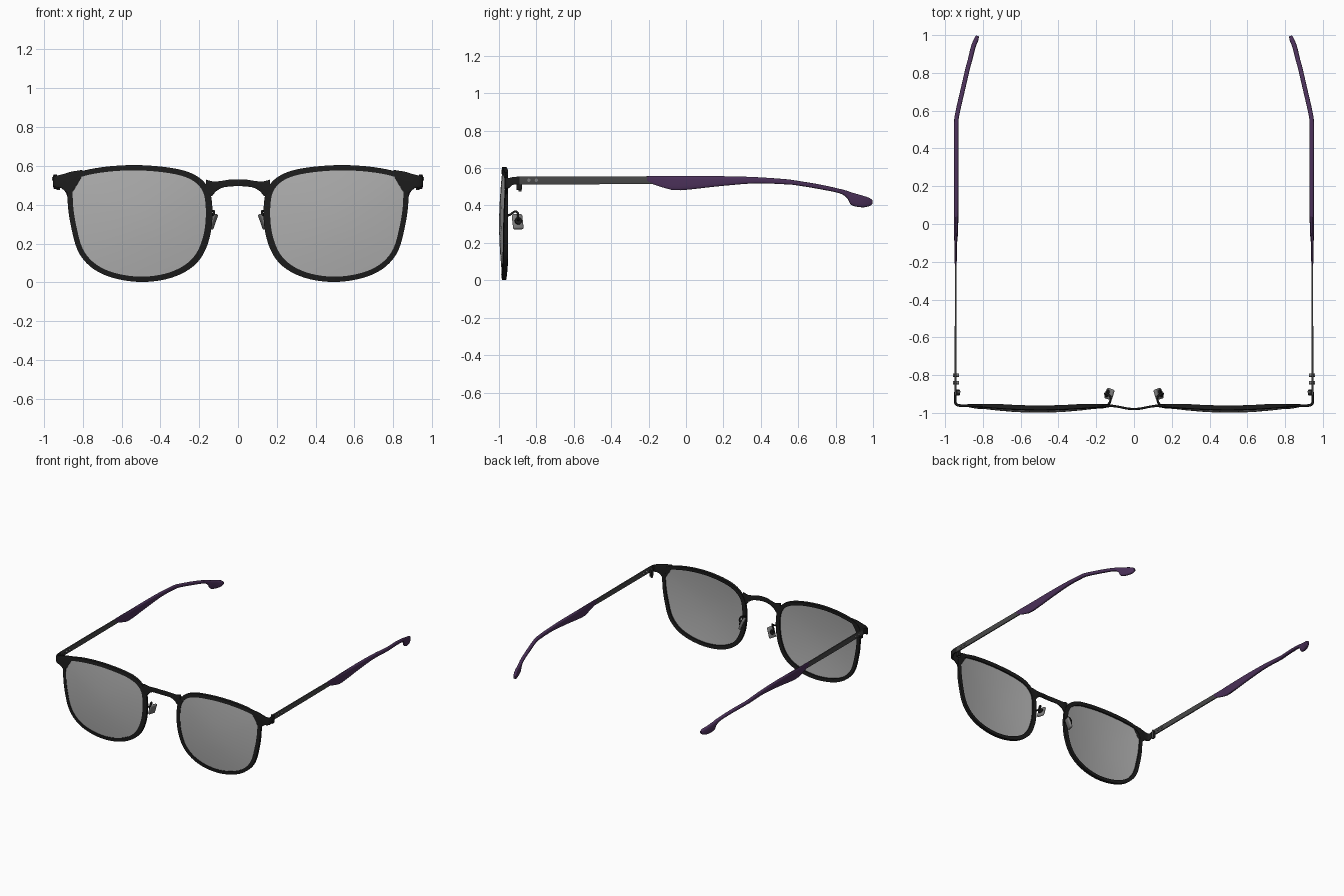
import bpy, bmesh, math
from mathutils import Matrix, Vector

cube = bpy.data.objects.get("Cube")
if cube:
    bpy.data.objects.remove(cube, do_unlink=True)


def material(name, r, g, b):
    m = bpy.data.materials.new(name)
    m.use_nodes = True
    m.diffuse_color = (r, g, b, 1)
    m.node_tree.nodes["Principled BSDF"].inputs["Base Color"].default_value = (r, g, b, 1)
    return m


BLACK = material("frame black", .012, .012, .012)
STEEL = material("temple grey", .065, .065, .065)
PURPLE = material("tip purple", .07, .03, .1)
LENS = material("lens grey", .42, .42, .42)
PAD = material("pad grey", .2, .2, .2)


def finish(name, bm, mat, mirror=True):
    bmesh.ops.recalc_face_normals(bm, faces=bm.faces)
    me = bpy.data.meshes.new(name)
    bm.to_mesh(me)
    bm.free()
    me.materials.append(mat)
    ob = bpy.data.objects.new(name, me)
    bpy.context.collection.objects.link(ob)
    bpy.ops.object.select_all(action='DESELECT')
    ob.select_set(True)
    bpy.context.view_layer.objects.active = ob
    bpy.ops.object.shade_smooth_by_angle(angle=math.radians(40))
    if mirror:
        ob.modifiers.new("Mirror", 'MIRROR').use_mirror_merge = False
    return ob


def smooth(pts, steps, closed=False):
    """Catmull-Rom resampling of points of any dimension."""
    n, out = len(pts), []
    pick = (lambda i: pts[i % n]) if closed else (lambda i: pts[min(max(i, 0), n - 1)])
    for i in range(n if closed else n - 1):
        a, b, c, d = (Vector(pick(i + k)) for k in (-1, 0, 1, 2))
        for s in range(steps):
            t = s / steps
            out.append(.5 * (2 * b + (c - a) * t + (2 * a - 5 * b + 4 * c - d) * t * t
                             + (3 * b - a - 3 * c + d) * t ** 3))
    return out if closed else out + [Vector(pts[-1])]


def bridge(bm, rings, wrap=False):
    pairs = list(zip(rings, rings[1:])) + ([(rings[-1], rings[0])] if wrap else [])
    for a, b in pairs:
        for i in range(len(a)):
            j = (i + 1) % len(a)
            bm.faces.new((a[i], a[j], b[j], b[i]))


def sweep(name, stations, mat, steps=4, sides=12, power=.35, mirror=True):
    """Upright band along x, y; each station is x, y, low z, high z, thickness."""
    bm = bmesh.new()
    st = smooth([Vector(s) for s in stations], steps)
    rings = []
    for i, s in enumerate(st):
        p, q = st[max(i - 1, 0)], st[min(i + 1, len(st) - 1)]
        nx, ny = Vector((q[1] - p[1], p[0] - q[0])).normalized()
        ring = []
        for k in range(sides):
            a = math.tau * (k + .5) / sides
            u, v = (math.copysign(abs(f(a)) ** power, f(a)) for f in (math.cos, math.sin))
            w = u * s[4] / 2
            ring.append(bm.verts.new((s[0] + nx * w, s[1] + ny * w,
                                      (s[2] + s[3]) / 2 + v * (s[3] - s[2]) / 2)))
        rings.append(ring)
    bridge(bm, rings)
    bm.faces.new(rings[0])
    bm.faces.new(rings[-1])
    return finish(name, bm, mat, mirror)


def rod(name, centre, axis, radius, length, mat):
    bm = bmesh.new()
    turn = Vector(axis).to_track_quat('Z', 'Y').to_matrix().to_4x4()
    bmesh.ops.create_cone(bm, cap_ends=True, segments=20, radius1=radius, radius2=radius,
                          depth=length, matrix=Matrix.Translation(centre) @ turn)
    return finish(name, bm, mat)


def rounded_box(name, centre, size, turn, radius, mat):
    bm = bmesh.new()
    bmesh.ops.create_cube(bm, size=1, matrix=Matrix.Diagonal((*size, 1)))
    bmesh.ops.bevel(bm, geom=bm.edges[:], offset=radius, segments=3, profile=.5, affect='EDGES')
    bm.transform(Matrix.Translation(centre) @ turn)
    return finish(name, bm, mat)


# Lens opening, and the shallow dome the front follows
opening = smooth([(.84, .525), (.71, .565), (.506, .577), (.30, .552), (.198, .495),
                  (.167, .40), (.177, .247), (.234, .124), (.352, .052), (.517, .03),
                  (.686, .067), (.79, .155), (.835, .30), (.851, .43)], 6, True)
MID = Vector((.505, .3))


def dome(p):
    return -1 + .03 * ((p[0] - MID[0]) / .38) ** 2 + .015 * ((p[1] - MID[1]) / .3) ** 2


def offset(dist):
    out = []
    for i, p in enumerate(opening):
        t = opening[(i + 1) % len(opening)] - opening[i - 1]
        n = Vector((-t.y, t.x)).normalized()
        if n.dot(p - MID) < 0:
            n = -n
        out.append(p + n * (dist + .007 * max(0, -n.x) if dist > .01 else dist))
    return out


# Rims
bm = bmesh.new()
inner, outer = offset(0), offset(.027)
rings = []
for loop, depth in ((inner, 0), (outer, .001), (outer, .024), (inner, .024)):
    rings.append([bm.verts.new((p.x, min(dome(p) + depth, -.952), p.y)) for p in loop])
bridge(bm, rings, wrap=True)
finish("rims", bm, BLACK)

# Domed lenses
bm = bmesh.new()
edge = offset(.004)
scales = (.15, .4, .65, .85, 1)
skins = []
for depth in (0, .008):
    skin = []
    for s in scales:
        ring = [MID + (p - MID) * s for p in edge]
        skin.append([bm.verts.new((p.x, dome(p) + depth + .004 * s, p.y)) for p in ring])
    bridge(bm, skin)
    bm.faces.new(skin[0])
    skins.append(skin)
bridge(bm, [skins[0][-1], skins[1][-1]])
finish("lenses", bm, LENS)

# Nose bridge
half = [(.165, -.964, .45, .53, .014), (.135, -.962, .445, .522, .014),
        (.115, -.963, .468, .52, .013), (.08, -.968, .488, .524, .012),
        (.04, -.976, .494, .53, .012)]
sweep("nose_bridge", half + [(0, -.98, .496, .531, .012)]
      + [(-s[0], *s[1:]) for s in reversed(half)], BLACK, mirror=False)

# End pieces wrapping round to the temples
sweep("end_pieces", [(.80, -.963, .552, .58, .012), (.86, -.962, .455, .571, .014),
                     (.885, -.962, .465, .563, .014), (.91, -.962, .485, .556, .014),
                     (.935, -.958, .49, .55, .014), (.946, -.945, .495, .548, .014),
                     (.947, -.925, .51, .552, .013), (.946, -.89, .513, .555, .012)], BLACK)

# Metal temples
sweep("temples", [(.944, -.905, .513, .556, .011), (.944, -.5, .513, .556, .010),
                  (.944, -.1, .515, .554, .010)], STEEL, steps=1, sides=8, power=.2)

# Temple tips: flared grip, inward bend and drooping rounded end
sweep("temple_tips", [(.944, -.22, .535, .556, .008), (.944, -.19, .519, .557, .012),
                      (.944, -.11, .492, .557, .014), (.942, -.03, .481, .557, .022),
                      (.941, .18, .503, .557, .024), (.941, .37, .518, .552, .024),
                      (.941, .53, .513, .541, .024), (.934, .59, .508, .533, .024),
                      (.905, .717, .487, .512, .024), (.880, .825, .464, .488, .024),
                      (.869, .865, .435, .477, .024), (.864, .885, .402, .470, .025),
                      (.850, .94, .390, .454, .025), (.835, .978, .396, .441, .024),
                      (.829, .996, .408, .428, .016)], PURPLE, steps=4, sides=16, power=.6)

# Hinges and their rivets
rounded_box("hinge_blocks", (.932, -.892, .51), (.022, .03, .055), Matrix(), .005, BLACK)
rod("hinge_pins", (.926, -.888, .51), (0, 0, 1), .008, .07, STEEL)
for i, y in enumerate((-.84, -.80)):
    rod(f"rivet_{i + 1}", (.942, y, .535), (1, 0, 0), .009, .03, PAD)

# Nose pads with their mounts
tilt = Matrix.Rotation(.3, 4, 'Z') @ Matrix.Rotation(-.35, 4, 'Y')
rounded_box("nose_pads", (.130, -.9, .313), (.02, .058, .085), tilt, .009, PAD)
rod("pad_mounts", (.140, -.897, .317), tilt.to_3x3() @ Vector((1, 0, 0)), .02, .014, BLACK)

# Bent wire arms holding the pads
cu = bpy.data.curves.new("pad_arms", 'CURVE')
cu.dimensions = '3D'
cu.bevel_depth = .006
cu.bevel_resolution = 2
cu.use_fill_caps = True
path = smooth([(.142, -.962, .345), (.127, -.942, .35), (.125, -.915, .368),
               (.143, -.9, .36), (.153, -.898, .335), (.142, -.897, .318)], 5)
sp = cu.splines.new('POLY')
sp.points.add(len(path) - 1)
for pt, p in zip(sp.points, path):
    pt.co = (*p, 1)
cu.materials.append(BLACK)
arms = bpy.data.objects.new("pad_arms", cu)
bpy.context.collection.objects.link(arms)
arms.modifiers.new("Mirror", 'MIRROR')
